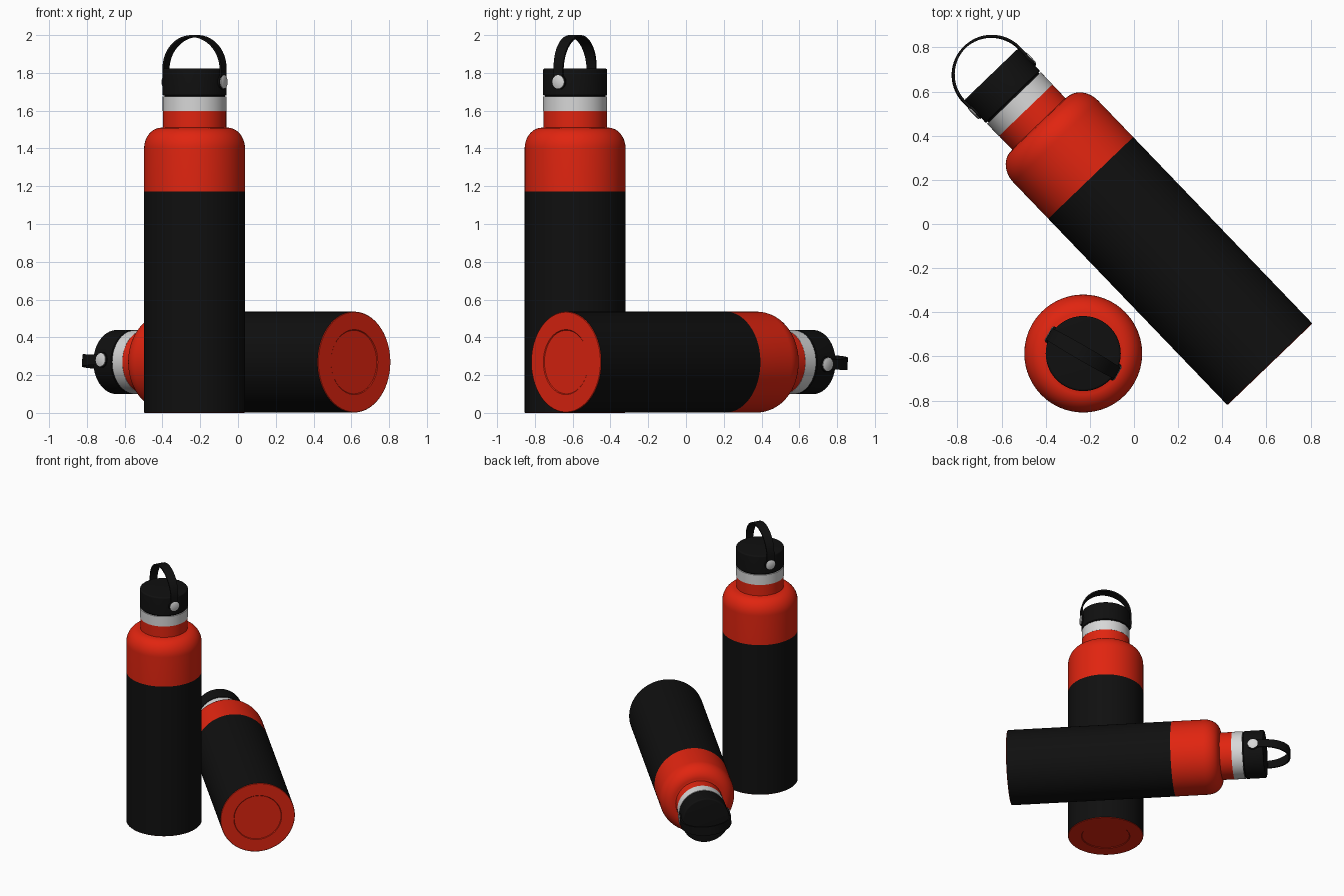
import bpy, bmesh, math
from mathutils import Matrix, Vector

if "Cube" in bpy.data.objects:
    bpy.data.objects.remove(bpy.data.objects["Cube"])

SEG = 96


def material(name, rgb):
    m = bpy.data.materials.new(name)
    m.diffuse_color = (*rgb, 1)
    m.use_nodes = True
    m.node_tree.nodes["Principled BSDF"].inputs["Base Color"].default_value = m.diffuse_color
    return m


RED = material("red", (0.75, 0.018, 0.005))
BLACK = material("black", (0.005, 0.005, 0.005))
GREY = material("light grey", (0.68, 0.68, 0.68))


def finish(name, bm, mats, frame):
    bmesh.ops.recalc_face_normals(bm, faces=bm.faces[:])
    me = bpy.data.meshes.new(name)
    bm.to_mesh(me)
    bm.free()
    for m in mats:
        me.materials.append(m)
    ob = bpy.data.objects.new(name, me)
    bpy.context.collection.objects.link(ob)
    ob.matrix_world = frame
    bpy.ops.object.select_all(action='DESELECT')
    ob.select_set(True)
    bpy.context.view_layer.objects.active = ob
    bpy.ops.object.shade_smooth_by_angle(angle=math.radians(35))
    return ob


def lathe(profile, seg=SEG):
    """Revolve (radius, z) points about z; radius 0 closes the end."""
    bm = bmesh.new()
    rings = []
    for r, z in profile:
        if r == 0:
            rings.append([bm.verts.new((0, 0, z))] * seg)
        else:
            rings.append([bm.verts.new((r * math.cos(2 * math.pi * i / seg),
                                        r * math.sin(2 * math.pi * i / seg), z))
                          for i in range(seg)])
    for a, b in zip(rings, rings[1:]):
        for i in range(seg):
            j = (i + 1) % seg
            bm.faces.new(list(dict.fromkeys((a[i], a[j], b[j], b[i]))))
    return bm


def arc(cx, cz, rx, rz, a0, a1, n):
    return [(cx + rx * math.cos(math.radians(a0 + (a1 - a0) * i / n)),
             cz + rz * math.sin(math.radians(a0 + (a1 - a0) * i / n)))
            for i in range(n + 1)]


def strap():
    """Carry loop: two straight legs and a half circle, wider at the top."""
    bm = bmesh.new()
    path = [(1, 0, 1.735), (1, 0, 1.775)]
    path += [(math.cos(t), math.sin(t), 1.82)
             for t in (math.pi * i / 40 for i in range(41))]
    path += [(-1, 0, 1.775), (-1, 0, 1.735)]
    rings = []
    for c, s, z in path:
        w = (0.055 + 0.013 * s) / 2
        rings.append([bm.verts.new((r * c, y, z + r * s))
                      for r, y in ((0.169, -w), (0.18, -w), (0.18, w), (0.169, w))])
    for a, b in zip(rings, rings[1:]):
        for i in range(4):
            j = (i + 1) % 4
            bm.faces.new((a[i], a[j], b[j], b[i]))
    bm.faces.new(rings[0])
    bm.faces.new(rings[-1])
    return bm


def bottle(prefix, frame):
    # flask body: red steel with a black sleeve on the straight wall
    profile = [(0, 0.004), (0.168, 0.004), (0.172, 0), (0.264, 0), (0.267, 0.003),
               (0.267, 1.172)]
    profile += arc(0.175, 1.40, 0.092, 0.11, 0, 90, 14)
    profile += [(0.168, 1.512), (0.168, 1.598), (0, 1.598)]
    bm = lathe(profile)
    for f in bm.faces:
        z = f.calc_center_median().z
        f.material_index = 1 if 0.01 < z < 1.172 else 0
    finish(prefix + "_body", bm, [RED, BLACK], frame)

    # steel collar and the dark gap above it
    finish(prefix + "_collar", lathe([(0, 1.597), (0.169, 1.597), (0.169, 1.674), (0, 1.674)]),
           [GREY], frame)
    finish(prefix + "_cap_gap", lathe([(0, 1.67), (0.16, 1.67), (0.16, 1.69), (0, 1.69)]),
           [BLACK], frame)

    # screw cap with softened rims
    cap = [(0, 1.68), (0.167, 1.68), (0.17, 1.684)]
    cap += arc(0.16, 1.813, 0.01, 0.01, 0, 90, 5) + [(0, 1.823)]
    finish(prefix + "_cap", lathe(cap), [BLACK], frame)

    # carry loop, pivots and rivet buttons
    finish(prefix + "_carry_loop", strap(), [BLACK], frame)
    for side, label in ((1, "right"), (-1, "left")):
        turn = Matrix.Translation((0, 0, 1.752)) @ Matrix.Rotation(side * math.pi / 2, 4, 'Y')
        for part, r, top, mat in (("pivot", 0.041, 0.177, BLACK), ("button", 0.036, 0.183, GREY)):
            disc = lathe([(0, 0.15), (r, 0.15), (r, top - 0.002), (r - 0.003, top), (0, top)], 32)
            finish(f"{prefix}_{label}_{part}", disc, [mat], frame @ turn)


# standing bottle
bottle("standing", Matrix.Translation((-0.23, -0.587, 0)) @ Matrix.Rotation(math.radians(-30), 4, 'Z'))

# lying bottle, rolled slightly about its own axis
axis = Vector((-0.693, 0.721, 0)).normalized()
side = Vector((axis.y, -axis.x, 0))
roll = math.radians(4)
x = side * math.cos(roll) - Vector((0, 0, math.sin(roll)))
y = axis.cross(x)
lying = Matrix((x, y, axis)).transposed().to_4x4()
lying.translation = (0.616, -0.636, 0.269)
bottle("lying", lying)
